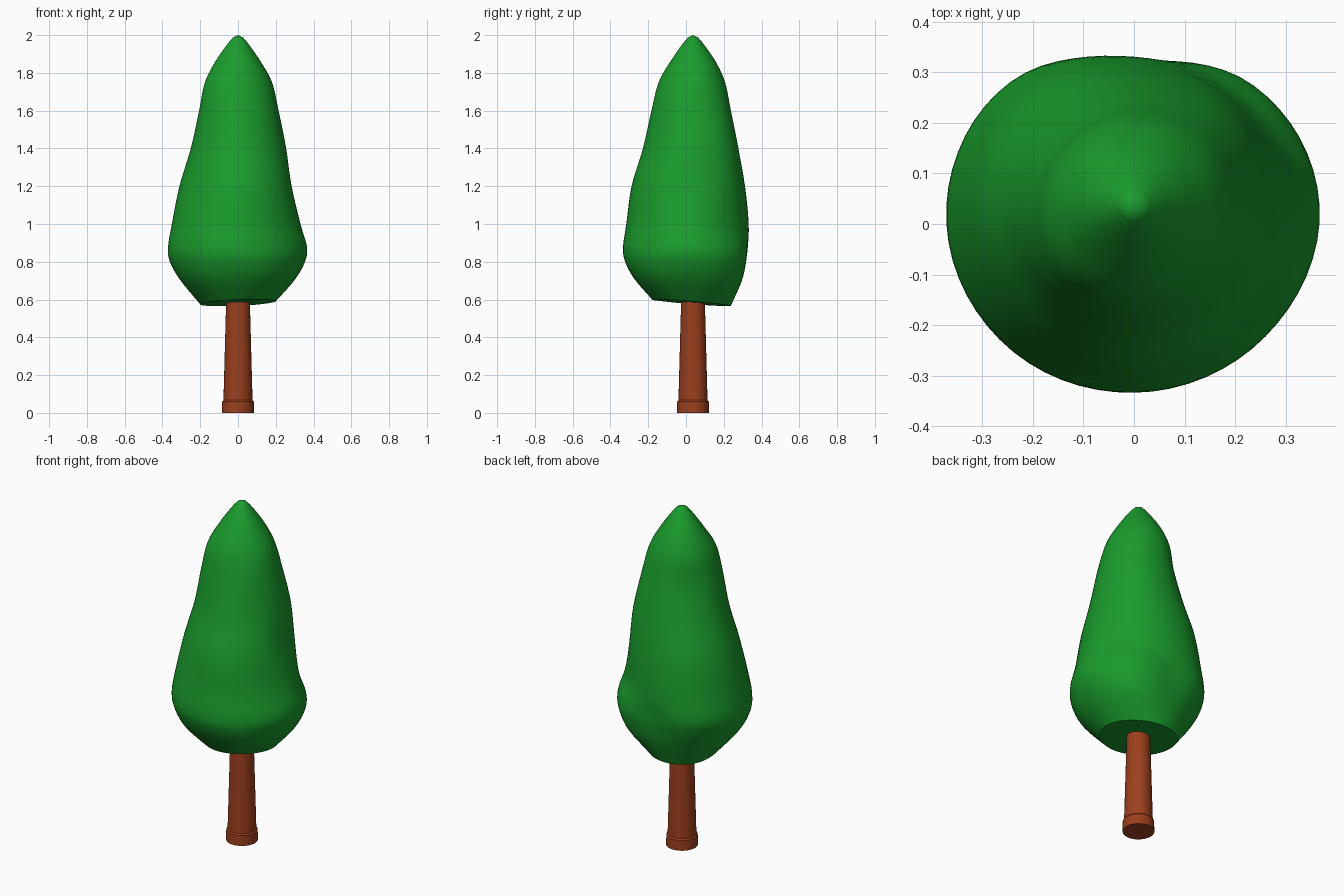
import bpy, bmesh, math

if "Cube" in bpy.data.objects:
    bpy.data.objects.remove(bpy.data.objects["Cube"])

AXIS_Y = 0.037


def material(name, rgb):
    m = bpy.data.materials.new(name)
    m.diffuse_color = (*rgb, 1)
    m.use_nodes = True
    m.node_tree.nodes["Principled BSDF"].inputs["Base Color"].default_value = m.diffuse_color
    return m


def loft(name, rings, mat, tip=None, angle=40):
    """Skin a stack of closed rings, capping the bottom and the top (or a tip point)."""
    bm = bmesh.new()
    loops = [[bm.verts.new(p) for p in ring] for ring in rings]
    n = len(loops[0])
    for a, b in zip(loops, loops[1:]):
        for i in range(n):
            j = (i + 1) % n
            bm.faces.new((a[i], a[j], b[j], b[i]))
    bm.faces.new(loops[0][::-1])
    if tip:
        t = bm.verts.new(tip)
        for i in range(n):
            bm.faces.new((loops[-1][i], loops[-1][(i + 1) % n], t))
    else:
        bm.faces.new(loops[-1])
    me = bpy.data.meshes.new(name)
    bm.to_mesh(me)
    bm.free()
    ob = bpy.data.objects.new(name, me)
    bpy.context.collection.objects.link(ob)
    me.materials.append(mat)
    bpy.ops.object.select_all(action='DESELECT')
    ob.select_set(True)
    bpy.context.view_layer.objects.active = ob
    bpy.ops.object.shade_smooth_by_angle(angle=math.radians(angle))
    return ob


def spline(a, b, c, d, t):
    return b + 0.5 * t * (c - a + t * (2*a - 5*b + 4*c - d + t * (3*(b - c) + d - a)))


green = material("leaf_green", (0.01, 0.33, 0.025))
brown = material("bark_brown", (0.33, 0.05, 0.012))

# Foliage: radii in eight directions (right, back right, back, ... front right) per height
levels = [
    (0.583, (.20, .19, .20, .21, .20, .205, .215, .21)),
    (0.70, (.30, .29, .255, .275, .30, .315, .31, .315)),
    (0.80, (.355, .33, .28, .325, .36, .365, .36, .36)),
    (0.88, (.365, .33, .288, .345, .37, .375, .37, .365)),
    (1.00, (.33, .295, .293, .332, .35, .355, .353, .34)),
    (1.20, (.283, .28, .275, .30, .31, .31, .325, .31)),
    (1.40, (.255, .26, .24, .24, .25, .255, .265, .26)),
    (1.60, (.215, .215, .20, .19, .205, .22, .22, .22)),
    (1.75, (.18, .175, .17, .168, .175, .185, .182, .178)),
    (1.86, (.12,) * 8),
    (1.95, (.058,) * 8),
    (1.987, (.027,) * 8),
]
SEG, STEPS = 64, 5


def around(radii, u):
    k = int(u)
    return spline(*(radii[(k + d) % 8] for d in (-1, 0, 1, 2)), u - k)


rings = []
last = len(levels) - 1
for i in range(last):
    near = [levels[min(max(i + d, 0), last)] for d in (-1, 0, 1, 2)]
    for s in range(STEPS + (i == last - 1)):
        t = s / STEPS
        z = spline(*(l[0] for l in near), t)
        tilt = 0.018 * max(0, 1 - (z - 0.583) / 0.25)
        ring = []
        for k in range(SEG):
            a = math.tau * k / SEG
            r = spline(*(around(l[1], 8 * k / SEG) for l in near), t)
            ring.append((r * math.cos(a), AXIS_Y + r * math.sin(a),
                         z - tilt * math.cos(a - math.radians(115))))
        rings.append(ring)
loft("foliage", rings, green, tip=(0, AXIS_Y, 2.0))


# Trunk: short foot and tapered stem
def circle(r, z, n=48):
    return [(r * math.cos(math.tau * k / n), AXIS_Y + r * math.sin(math.tau * k / n), z)
            for k in range(n)]


loft("trunk", [circle(r, z) for r, z in
               ((.085, 0), (.084, .06), (.077, .068), (.062, .62))], brown, angle=30)
